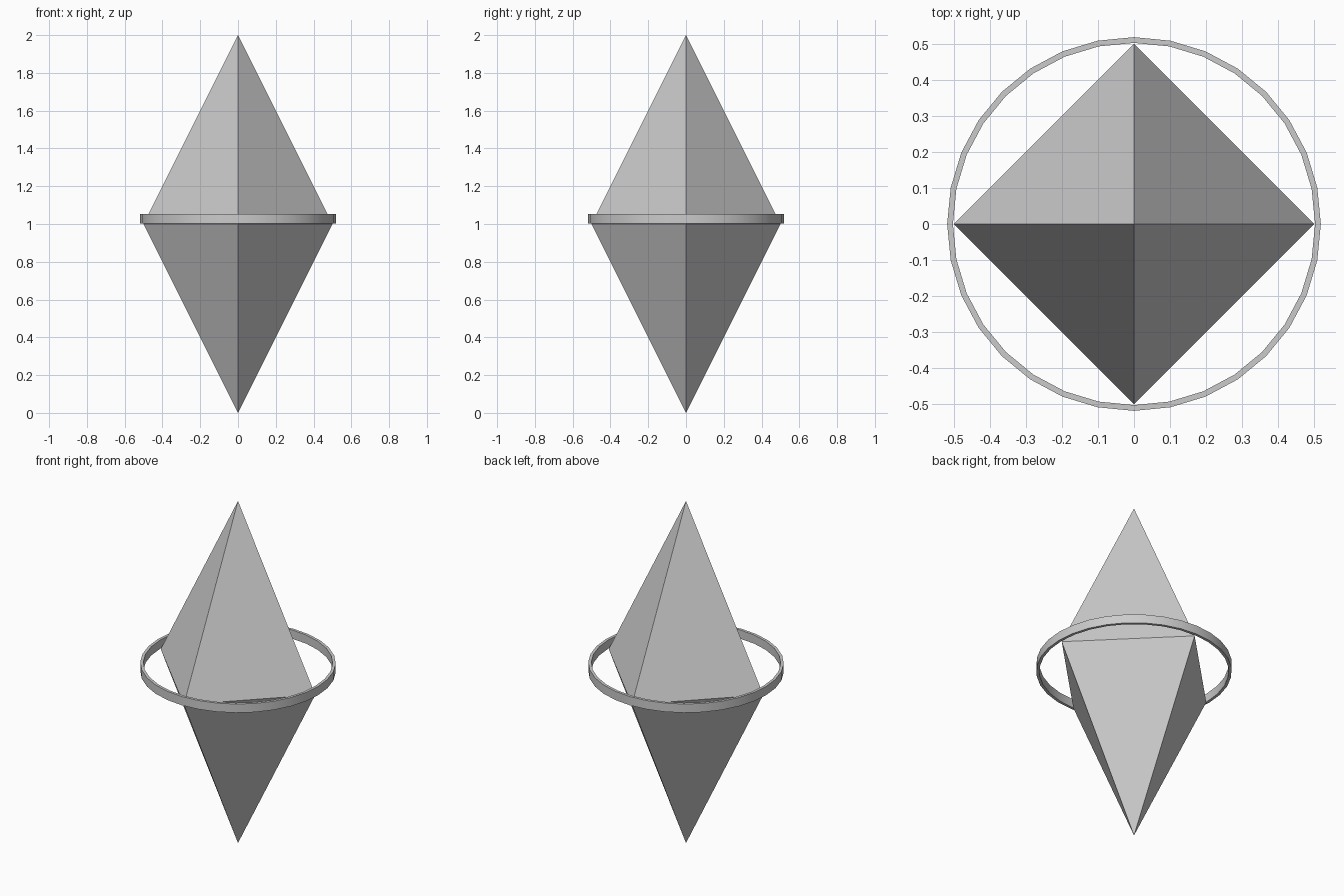
import bpy, bmesh, math

if "Cube" in bpy.data.objects:
    bpy.data.objects.remove(bpy.data.objects["Cube"])

def make_object(name, bm):
    bmesh.ops.recalc_face_normals(bm, faces=bm.faces)
    mesh = bpy.data.meshes.new(name)
    bm.to_mesh(mesh)
    bm.free()
    obj = bpy.data.objects.new(name, mesh)
    bpy.context.collection.objects.link(obj)
    return obj

# Four-sided double pyramid, corners on the x and y axes
bm = bmesh.new()
corners = [bm.verts.new((0.5 * x, 0.5 * y, 1)) for x, y in ((1, 0), (0, 1), (-1, 0), (0, -1))]
for z in (0, 2):
    tip = bm.verts.new((0, 0, z))
    for i in range(4):
        bm.faces.new((corners[i], corners[(i + 1) % 4], tip))
make_object("crystal", bm)

# Thin flat band around the waist: a rectangular section swept in 32 steps
SIDES = 32
section = [(0.502, 1.003), (0.518, 1.003), (0.518, 1.054), (0.502, 1.054)]
bm = bmesh.new()
loops = []
for i in range(SIDES):
    a = 2 * math.pi * i / SIDES
    loops.append([bm.verts.new((r * math.cos(a), r * math.sin(a), z)) for r, z in section])
for i in range(SIDES):
    a, b = loops[i], loops[(i + 1) % SIDES]
    for j in range(4):
        k = (j + 1) % 4
        bm.faces.new((a[j], b[j], b[k], a[k]))
ring = make_object("waist_ring", bm)
bpy.context.view_layer.objects.active = ring
ring.select_set(True)
bpy.ops.object.shade_smooth_by_angle(angle=math.radians(30))
